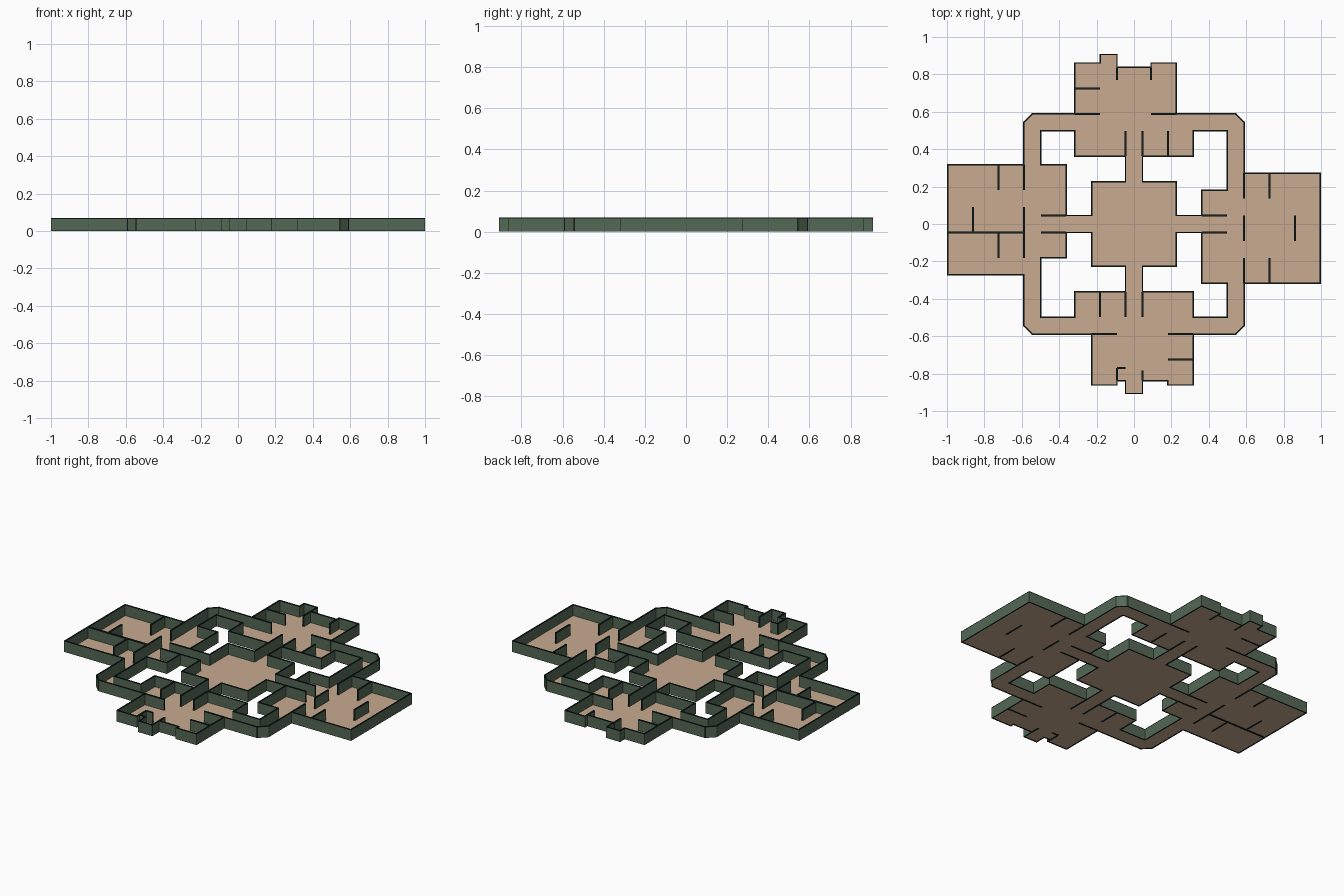
import bpy
import bmesh
from mathutils import Vector

U = 0.0453          # plan module
FLOOR_Z = 0.0015
LEVELS = (0.0, 0.002, 0.065, 0.07)   # wall base, lower trim, upper trim, top

cube = bpy.data.objects.get("Cube")
if cube:
    bpy.data.objects.remove(cube, do_unlink=True)


def material(name, rgb):
    m = bpy.data.materials.new(name)
    m.use_nodes = True
    m.diffuse_color = (*rgb, 1)
    m.node_tree.nodes["Principled BSDF"].inputs["Base Color"].default_value = (*rgb, 1)
    return m


TAN = material("tan floor", (0.58, 0.41, 0.28))
GREEN = material("wall green", (0.09, 0.14, 0.09))
DARK = material("dark trim", (0.006, 0.016, 0.015))


def finish(bm, name, mats):
    mesh = bpy.data.meshes.new(name)
    bm.to_mesh(mesh)
    bm.free()
    for m in mats:
        mesh.materials.append(m)
    obj = bpy.data.objects.new(name, mesh)
    bpy.context.collection.objects.link(obj)
    return obj


def add_wall(bm, a, b, thick, extend):
    """Thin upright slab with green sides and dark top, bottom and ends."""
    a, b = Vector(a) * U, Vector(b) * U
    along = (b - a).normalized()
    side = Vector((-along.y, along.x)) * thick / 2
    a, b = a - along * extend, b + along * extend
    corners = (a - side, b - side, b + side, a + side)
    rings = [[bm.verts.new((c.x, c.y, z)) for c in corners] for z in LEVELS]
    bm.faces.new(rings[0][::-1]).material_index = 1
    bm.faces.new(rings[-1]).material_index = 1
    for k, (lo, hi) in enumerate(zip(rings, rings[1:])):
        for i in range(4):
            j = (i + 1) % 4
            f = bm.faces.new((lo[i], lo[j], hi[j], hi[i]))
            f.material_index = 0 if k == 1 and i % 2 == 0 else 1


def turn(points):
    """Half turn about the centre."""
    return [(-x, -y) for x, y in points]


def half_outline(head):
    return ([(-22, 7), (-13, 7), (-13, 12), (-12, 13), (-7, 13), (-7, 19)] + head +
            [(5, 19), (5, 13), (12, 13), (13, 12), (13, 6), (22, 6)])


def courtyard(sx, sy, depth):
    pts = [(11, 11), (7, 11), (7, 8), (1, 8), (1, 5), (5, 5), (5, 1),
           (8, 1), (8, depth), (11, depth)]
    return [(sx * x, sy * y) for x, y in pts]


# Outer outline and the four open courtyards
back_head = [(-4, 19), (-4, 20), (-2, 20), (-2, 18.5), (2, 18.5), (2, 19)]
front_head = [(-4, 19), (-4, 18.5), (-1, 18.5), (-1, 20), (1, 20), (1, 18.5),
              (2, 18.5), (2, 19)]
outer = half_outline(back_head) + turn(half_outline(front_head))
yards = [courtyard(-1, 1, 7), courtyard(1, 1, 4),
         courtyard(1, -1, 7), courtyard(-1, -1, 4)]

# Floor, filled between the outline and the courtyards
bm = bmesh.new()
for loop in [outer] + yards:
    vs = [bm.verts.new((x * U, y * U, FLOOR_Z)) for x, y in loop]
    for i, v in enumerate(vs):
        bm.edges.new((v, vs[i - 1]))
bmesh.ops.triangle_fill(bm, use_beauty=True, use_dissolve=False,
                        edges=bm.edges[:], normal=(0, 0, 1))
for f in bm.faces:
    f.normal_update()
    if f.normal.z < 0:
        f.normal_flip()
finish(bm, "floor", [TAN])

# Perimeter walls
T = 0.007
for name, loops in (("outer_wall", [outer]), ("courtyard_walls", yards)):
    bm = bmesh.new()
    for loop in loops:
        for i, p in enumerate(loop):
            add_wall(bm, loop[i - 1], p, T, T * 0.45)
    finish(bm, name, [GREEN, DARK])

# Partitions shared by both halves of the plan
shared = [((-7, 16), (-4, 16)), ((-7, 13), (-4, 13)), ((2, 13), (5, 13)),
          ((2, 18.5), (2, 17)), ((-19, 2), (-19, -1)), ((-13, 2), (-13, -1))]
shared += [((x, 8), (x, 11)) for x in (-1, 1, 4)]
shared += [((x, 7), (x, 4)) for x in (-16, -13)]
shared += [((-11, y), (-8, y)) for y in (-1, 1)]

# Partitions found on one side only
single = [((-2, 18.5), (-2, 17)), ((1, -18.5), (1, -17.3)),
          ((-2, -17), (-1, -17))]
single += [((x, -1), (x, -4)) for x in (-16, -13)]
single += [((x, 6), (x, 3)) for x in (13, 16)]

bm = bmesh.new()
for seg in shared + [turn(s) for s in shared] + single:
    add_wall(bm, *seg, 0.01, 0)
add_wall(bm, (-22, -1), (-13, -1), 0.013, 0)
finish(bm, "partition_walls", [GREEN, DARK])
